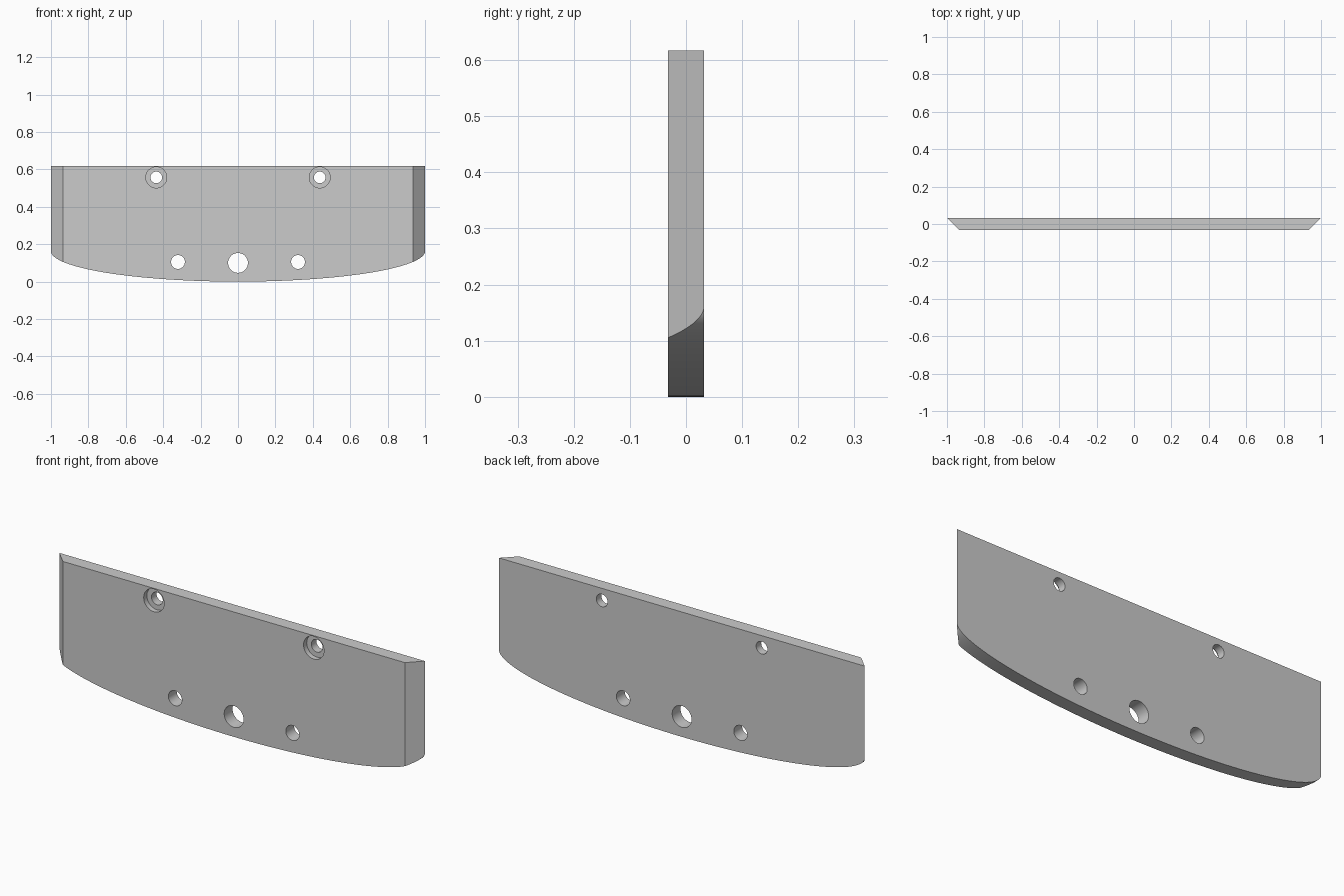
import bpy, bmesh, math
from mathutils import Vector

if "Cube" in bpy.data.objects:
    bpy.data.objects.remove(bpy.data.objects["Cube"])

T = 0.0325       # half thickness
H = 0.617        # plate height
SAG = 0.163      # height of the curved lower edge
STEPS = 64

# Plate: straight top, half-ellipse bottom, extruded through y
profile = [(1.0, H), (-1.0, H)]
for i in range(STEPS + 1):
    a = math.pi * i / STEPS
    profile.append((-math.cos(a), SAG * (1 - math.sin(a))))

bm = bmesh.new()
face = bm.faces.new([bm.verts.new((x, -T, z)) for x, z in profile])
ext = bmesh.ops.extrude_face_region(bm, geom=[face])
bmesh.ops.translate(bm, vec=(0, 2 * T, 0),
                    verts=[v for v in ext["geom"] if isinstance(v, bmesh.types.BMVert)])

# Slanted ends, narrowing toward the front
for s in (-1, 1):
    cut = bmesh.ops.bisect_plane(bm, geom=bm.verts[:] + bm.edges[:] + bm.faces[:],
                                 dist=1e-5, plane_co=(s * 0.9999, T, 0),
                                 plane_no=Vector((s, -1, 0)).normalized(), clear_outer=True)
    edges = [e for e in cut["geom_cut"] if isinstance(e, bmesh.types.BMEdge)]
    bmesh.ops.holes_fill(bm, edges=[e for e in bm.edges if e.is_boundary])
bmesh.ops.recalc_face_normals(bm, faces=bm.faces[:])
mesh = bpy.data.meshes.new("plate")
bm.to_mesh(mesh)
bm.free()
plate = bpy.data.objects.new("plate", mesh)
bpy.context.collection.objects.link(plate)


def drill(x, z, r, y0=-0.1, y1=0.1):
    """Cut a round hole along y from y0 to y1."""
    bpy.ops.mesh.primitive_cylinder_add(vertices=40, radius=r, depth=y1 - y0,
                                        location=(x, (y0 + y1) / 2, z),
                                        rotation=(math.pi / 2, 0, 0))
    cutter = bpy.context.object
    cutter.name = "hole_cutter"
    cutter.hide_render = True
    mod = plate.modifiers.new("hole", "BOOLEAN")
    mod.operation = "DIFFERENCE"
    mod.solver = "EXACT"
    mod.object = cutter
    bpy.context.view_layer.objects.active = plate
    bpy.ops.object.modifier_apply(modifier=mod.name)
    bpy.data.objects.remove(cutter)


# Central hole, lower pair, and counterbored upper pair
drill(0, 0.10, 0.053)
for s in (-1, 1):
    drill(s * 0.321, 0.105, 0.037)
    drill(s * 0.437, 0.557, 0.056, y1=-T + 0.025)
    drill(s * 0.437, 0.557, 0.031)

# Smooth curved walls, keep edges sharp
bpy.ops.object.select_all(action="DESELECT")
plate.select_set(True)
bpy.context.view_layer.objects.active = plate
bpy.ops.object.shade_smooth_by_angle(angle=math.radians(30))
